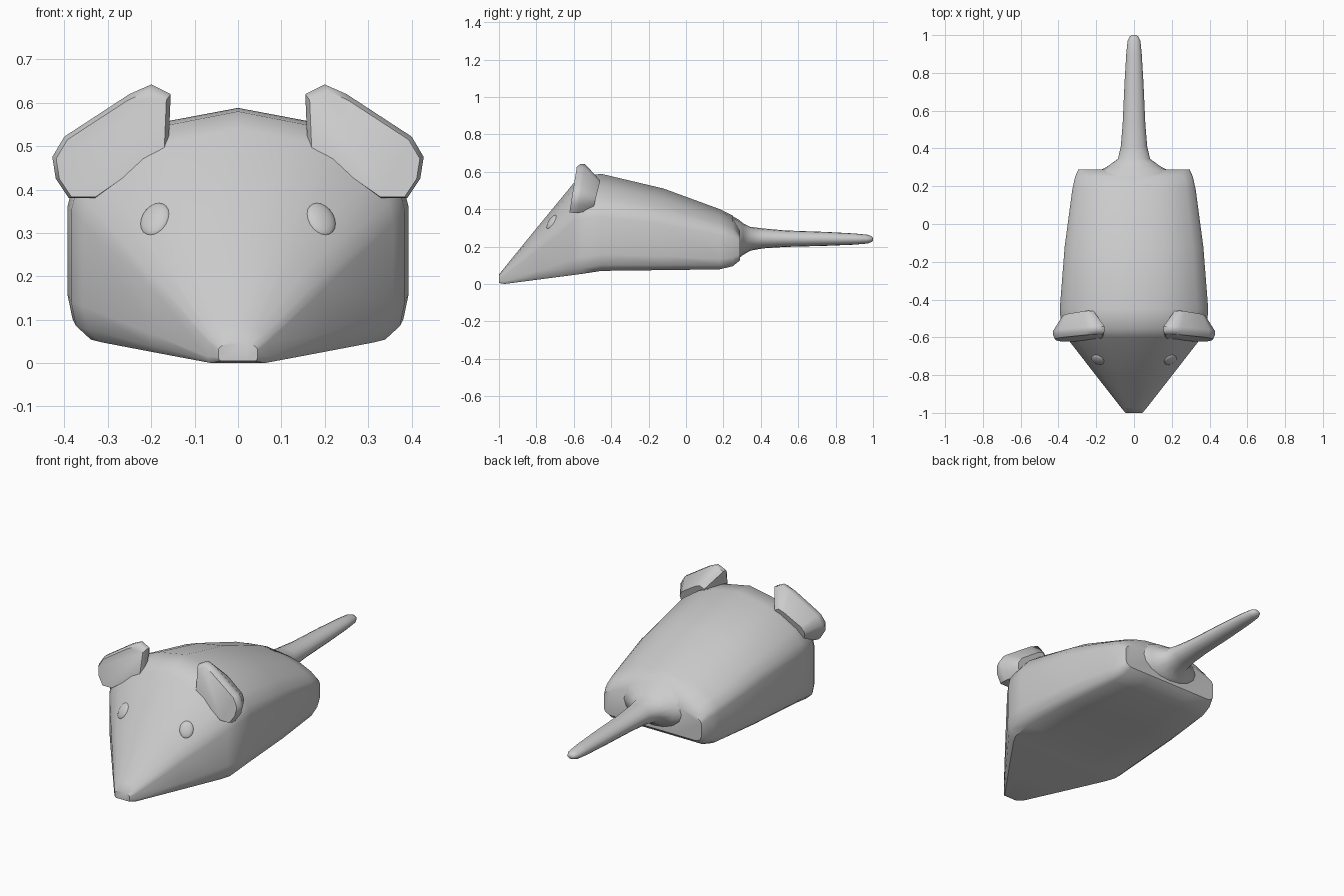
import bpy, bmesh, math
from mathutils import Vector
from mathutils.bvhtree import BVHTree

if "Cube" in bpy.data.objects:
    bpy.data.objects.remove(bpy.data.objects["Cube"])


def loft(name, rings, angle=40, bevel=0.0):
    """Skin closed rings of equal length, cap both ends, smooth shade."""
    bm = bmesh.new()
    loops = [[bm.verts.new(p) for p in ring] for ring in rings]
    n = len(loops[0])
    for a, b in zip(loops, loops[1:]):
        for i in range(n):
            j = (i + 1) % n
            bm.faces.new((a[i], a[j], b[j], b[i]))
    bm.faces.new(loops[0])
    bm.faces.new(loops[-1])
    bmesh.ops.recalc_face_normals(bm, faces=bm.faces)
    mesh = bpy.data.meshes.new(name)
    bm.to_mesh(mesh)
    bm.free()
    obj = bpy.data.objects.new(name, mesh)
    bpy.context.collection.objects.link(obj)
    if bevel:
        mod = obj.modifiers.new("soft_edges", "BEVEL")
        mod.width, mod.segments, mod.limit_method = bevel, 2, "ANGLE"
    smooth(obj, angle)
    return obj


def smooth(obj, angle):
    bpy.ops.object.select_all(action="DESELECT")
    obj.select_set(True)
    bpy.context.view_layer.objects.active = obj
    bpy.ops.object.shade_smooth_by_angle(angle=math.radians(angle))


# Body: one boxy half profile scaled along the length
half = [(0, 1), (.42, .94), (.62, .88), (.85, .76), (.97, .65), (1, .56),
        (1, .17), (.97, .06), (.88, 0), (.45, 0), (0, 0)]
profile = half + [(-x, z) for x, z in half[-2:0:-1]]
stations = [  # y, half width, bottom, top
    (-1, .045, .005, .05), (-.97, .07, 0, .088), (-.8, .203, .022, .297),
    (-.6, .358, .048, .54), (-.555, .385, .054, .58), (-.45, .393, .07, .588),
    (-.12, .367, .074, .51), (.18, .327, .078, .40), (.25, .312, .095, .365),
    (.288, .295, .125, .305)]
body = loft("body", [[(x * w, y, b + z * (t - b)) for x, z in profile]
                     for y, w, b, t in stations])

# Tail: flared root, long taper, rounded tip
tail = [(.20, .23, .12, .39), (.28, .19, .135, .345), (.305, .14, .155, .325),
        (.345, .085, .178, .305), (.41, .07, .19, .297), (.53, .06, .198, .286),
        (.75, .05, .204, .278), (.9, .041, .21, .27), (.97, .034, .216, .263),
        (.993, .022, .224, .255), (1, .012, .232, .247)]
loft("tail", [[(w * math.cos(a), y, (b + t) / 2 + (t - b) / 2 * math.sin(a))
               for a in [math.tau * i / 16 for i in range(16)]]
              for y, w, b, t in tail], 60)

# Ears: upright flaps leaning back, blended into the shoulders
outline = [(.16, .50), (.155, .62), (.20, .642), (.25, .62), (.40, .522),
           (.428, .475), (.42, .425), (.39, .38), (.33, .38)]


def ear_ring(side, y, scale):
    return [(side * (.30 + (x - .30) * scale), y + (z - .5) * .15,
             .42 + (z - .42) * scale) for x, z in outline]


for side, label in ((-1, "left"), (1, "right")):
    loft(label + "_ear", [ear_ring(side, -.605, .93), ear_ring(side, -.585, 1),
                          ear_ring(side, -.562, 1), ear_ring(side, -.48, .6)], 50)

# Eyes: shallow bumps seated on the sloping face
bm = bmesh.new()
bm.from_mesh(body.data)
tree = BVHTree.FromBMesh(bm)
for side, label in ((-1, "left"), (1, "right")):
    hit, normal, _, _ = tree.ray_cast(Vector((side * .192, -2, .332)), Vector((0, 1, 0)))
    if normal.y > 0:
        normal = -normal
    bpy.ops.mesh.primitive_uv_sphere_add(segments=20, ring_count=10, radius=1,
                                         location=hit - normal * .004)
    eye = bpy.context.object
    eye.name = label + "_eye"
    eye.scale = (.036, .045, .016)
    eye.rotation_euler = normal.to_track_quat("Z", "Y").to_euler()
    smooth(eye, 60)
bm.free()
